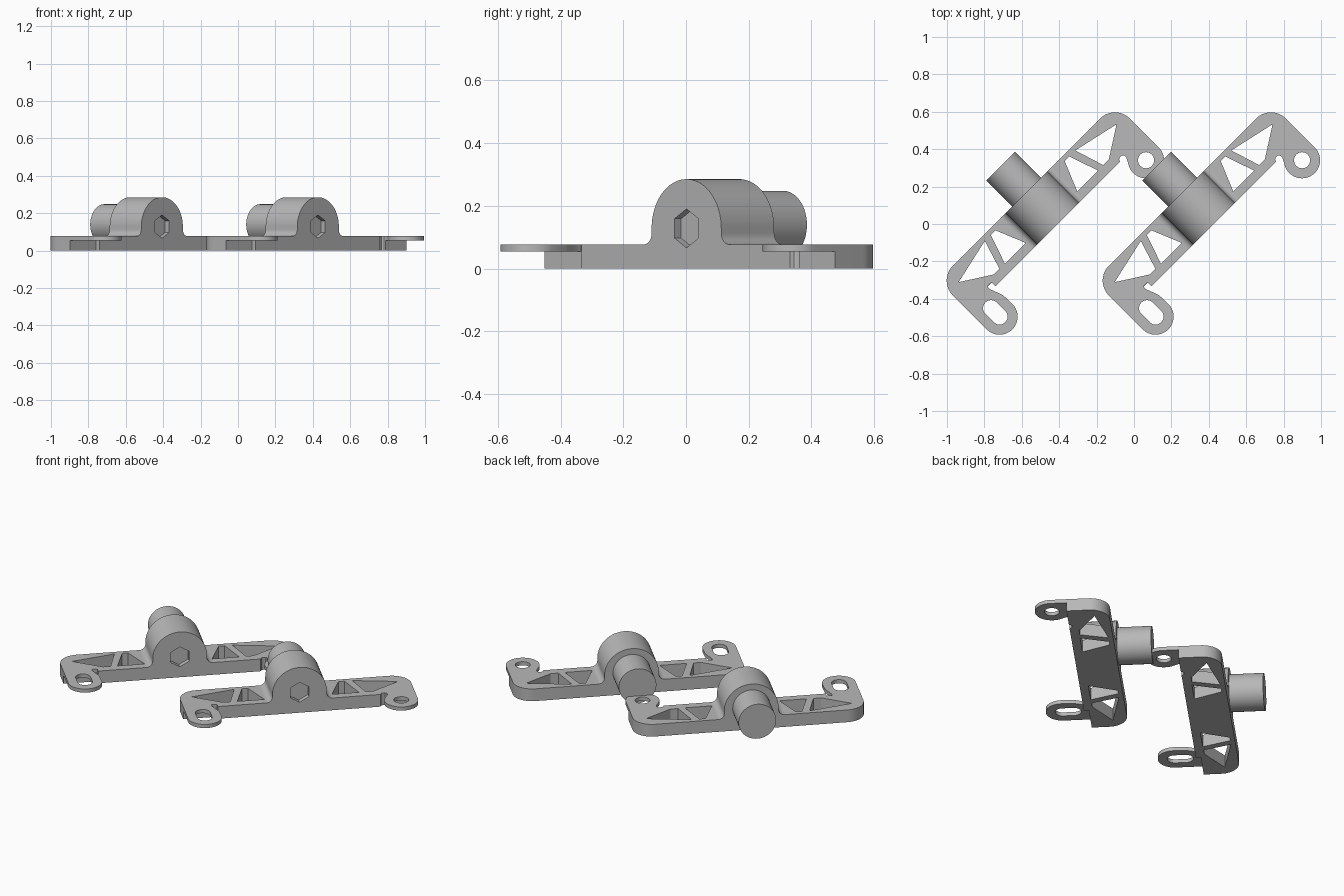
import bpy, bmesh, math
from mathutils import Matrix

if "Cube" in bpy.data.objects:
    bpy.data.objects.remove(bpy.data.objects["Cube"])

grey = bpy.data.materials.new("grey")
grey.diffuse_color = (0.48, 0.48, 0.48, 1)
grey.use_nodes = True
grey.node_tree.nodes["Principled BSDF"].inputs["Base Color"].default_value = grey.diffuse_color

# bracket frame: u along the arm, v towards the shaft, turned 45 degrees
FRAME = Matrix.Rotation(math.radians(45), 4, 'Z') @ Matrix.Translation((-0.286, 0.288, 0))
PITCH = 0.834           # spacing of the two brackets along x
W, L = 0.239, 0.669     # arm width and half length
Z_TAB, Z_TOP = 0.054, 0.077
HUB = 0.192             # half width of the hub foot


def arc(cx, cy, r, a0, a1, n=16):
    return [(cx + r * math.cos(math.radians(a0 + (a1 - a0) * i / n)),
             cy + r * math.sin(math.radians(a0 + (a1 - a0) * i / n))) for i in range(n + 1)]


def circle(cx, cy, r, n=64):
    return arc(cx, cy, r, 0, 360 - 360 / n, n - 1)


def part(name, loops, lo, hi, upright=False):
    """Extrude an outline with holes from lo to hi, along z or along v; place it twice."""
    curve = bpy.data.curves.new(name, 'CURVE')
    curve.dimensions, curve.fill_mode = '2D', 'BOTH'
    curve.extrude = (hi - lo) / 2
    for pts in loops:
        s = curve.splines.new('POLY')
        s.points.add(len(pts) - 1)
        for p, (x, y) in zip(s.points, pts):
            p.co = (x, y, 0, 1)
        s.use_cyclic_u = True
    tmp = bpy.data.objects.new(name + "_profile", curve)
    bpy.context.collection.objects.link(tmp)
    mesh = bpy.data.meshes.new_from_object(tmp.evaluated_get(bpy.context.evaluated_depsgraph_get()))
    bpy.data.objects.remove(tmp)
    mid = (lo + hi) / 2
    if upright:
        mesh.transform(Matrix.Translation((0, mid, 0)) @ Matrix.Rotation(math.pi / 2, 4, 'X'))
    else:
        mesh.transform(Matrix.Translation((0, 0, mid)))
    mesh.transform(FRAME)
    bm = bmesh.new()
    bm.from_mesh(mesh)
    bmesh.ops.remove_doubles(bm, verts=bm.verts, dist=1e-5)
    bmesh.ops.recalc_face_normals(bm, faces=bm.faces)
    bm.to_mesh(mesh)
    bm.free()
    mesh.materials.clear()
    mesh.materials.append(grey)
    for side, dx in (("left", 0), ("right", PITCH)):
        ob = bpy.data.objects.new(f"{side}_{name}", mesh)
        ob.location.x = dx
        bpy.context.collection.objects.link(ob)
        bpy.ops.object.select_all(action='DESELECT')
        ob.select_set(True)
        bpy.context.view_layer.objects.active = ob
    bpy.ops.object.shade_smooth_by_angle(angle=math.radians(30))


def flip(pts, s):
    return [(s * x, y) for x, y in pts]


# shared arm shapes
far_corner = arc(L - 0.112, W - 0.112, 0.112, 0, 90) + [(HUB, W)]
outer_window = [(0.342, 0.212), (0.597, 0.155), (0.436, 0.052), (0.392, 0.052)]
inner_window = [(0.262, 0.212), (0.297, 0.212), (0.352, 0.05), (0.183 + 0.012, 0.05)]
windows = [outer_window, inner_window]
TU, TR, HR = 0.5725, 0.0965, 0.043   # tab centre, tab radius, hole radius

# slotted end: tab with an elongated hole, thick part stepped back beneath it
slot_tab = ([(HUB, 0), (0.473, 0), (0.473, 0.03), (0.505, 0.03), (0.505, 0.01), (0.484, -0.045),
             (0.478, -0.065)] + arc(TU, -0.13, TR, 180, 360, 32) + far_corner)
slot = arc(TU, -0.13, HR, 180, 360) + arc(TU, -0.066, HR, 0, 180)
slot_block = [(HUB, 0), (0.473, 0), (0.473, 0.028), (L, 0.028)] + far_corner
part("slotted_tab_plate", [flip(p, -1) for p in [slot_tab, slot] + windows], Z_TAB, Z_TOP)
part("slotted_arm", [flip(p, -1) for p in [slot_block] + windows], 0, Z_TAB)

# round-hole end
relief = [(HUB, 0), (0.468, 0), (0.474, 0.012), (0.485, 0.018), (0.498, 0.018), (0.507, 0.01)]
hole_tab = relief + [(0.508, -0.008)] + arc(TU, -0.0925, TR, 148, 360, 40) + far_corner
hole_block = relief + [(0.509, 0), (L, 0)] + far_corner
part("round_hole_tab_plate", [hole_tab, circle(TU, -0.0925, HR, 40)] + windows, Z_TAB, Z_TOP)
part("round_hole_arm", [hole_block] + windows, 0, Z_TAB)

# domed hub with filleted foot and a hexagonal pocket in its front
ZC, R = 0.128, 0.157
F = HUB - R
dome = ([(-HUB, 0), (HUB, 0)] + arc(HUB, Z_TOP + F, F, 270, 180, 8)
        + arc(0, ZC, R, 0, 180, 48) + arc(-HUB, Z_TOP + F, F, 0, -90, 8))
hexagon = [(0.062 * math.sin(k * math.pi / 3), ZC + 0.062 * math.cos(k * math.pi / 3)) for k in range(6)]
part("hub_front", [dome, hexagon], 0, 0.03, upright=True)
part("hub_body", [dome], 0.03, W, upright=True)

# round shaft at the back of the hub
part("shaft", [circle(0, 0.1395, 0.1085)], W - 0.03, 0.435, upright=True)
